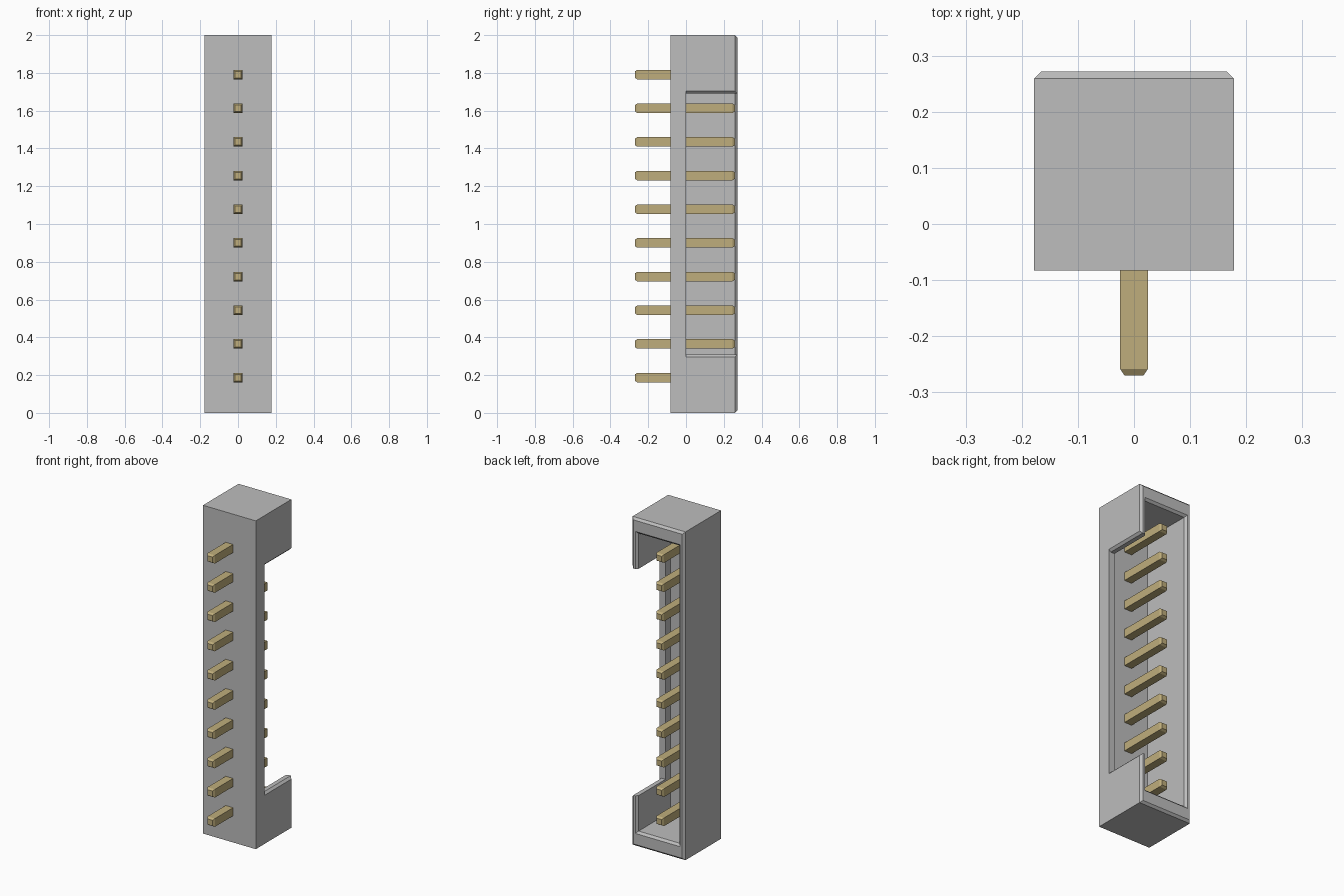
import bpy
import bmesh

cube = bpy.data.objects.get("Cube")
if cube:
    bpy.data.objects.remove(cube, do_unlink=True)


def make_material(name, color):
    mat = bpy.data.materials.new(name)
    mat.use_nodes = True
    mat.diffuse_color = color
    mat.node_tree.nodes["Principled BSDF"].inputs["Base Color"].default_value = color
    return mat


def loft_rings(name, rings, mat):
    """Solid lofted through rectangles given as (half width, low z, high z, y)."""
    bm = bmesh.new()
    loops = []
    for hw, low, high, y in rings:
        corners = [(-hw, low), (hw, low), (hw, high), (-hw, high)]
        loops.append([bm.verts.new((x, y, z)) for x, z in corners])
    for a, b in zip(loops, loops[1:]):
        for i in range(4):
            j = (i + 1) % 4
            bm.faces.new((a[i], a[j], b[j], b[i]))
    bm.faces.new(loops[0])
    bm.faces.new(loops[-1])
    bmesh.ops.recalc_face_normals(bm, faces=bm.faces)
    mesh = bpy.data.meshes.new(name)
    bm.to_mesh(mesh)
    bm.free()
    mesh.materials.append(mat)
    obj = bpy.data.objects.new(name, mesh)
    bpy.context.collection.objects.link(obj)
    return obj


grey = make_material("housing grey", (0.51, 0.51, 0.51, 1))
brass = make_material("pin brass", (0.52, 0.42, 0.2, 1))

# Housing: block with a chamfered rim and a deep rectangular cavity
HALF, HEIGHT, FRONT, BACK, CH = 0.178, 2.0, -0.083, 0.272, 0.013


def inset(side, end, y):
    return (HALF - side, end, HEIGHT - end, y)


housing = loft_rings("housing", [
    inset(0, 0, FRONT),
    inset(0, 0, BACK - CH),
    inset(CH, CH, BACK),
    inset(0.027, 0.08, BACK),
    inset(0.04, 0.093, BACK - CH),
    inset(0.04, 0.093, -0.05),
], grey)

# Side notch cutter, flared so the notch ends get a chamfered outer edge
flare = 0.03
profile = [(0.05, 0.309), (HALF - CH, 0.309), (HALF - CH + flare, 0.309 - flare)]
profile += [(x, HEIGHT - z) for x, z in reversed(profile)]
bm = bmesh.new()
base = bm.faces.new([bm.verts.new((x, 0, z)) for x, z in profile])
ext = bmesh.ops.extrude_face_region(bm, geom=[base])
bmesh.ops.translate(bm, vec=(0, 0.5, 0),
                    verts=[g for g in ext["geom"] if isinstance(g, bmesh.types.BMVert)])
bmesh.ops.recalc_face_normals(bm, faces=bm.faces)
mesh = bpy.data.meshes.new("notch_cutter")
bm.to_mesh(mesh)
bm.free()
mesh.materials.append(grey)
cutter = bpy.data.objects.new("notch_cutter", mesh)
cutter.hide_render = True
bpy.context.collection.objects.link(cutter)

cut = housing.modifiers.new("side_notch", "BOOLEAN")
cut.operation = "DIFFERENCE"
cut.solver = "EXACT"
cut.object = cutter
bpy.context.view_layer.objects.active = housing
bpy.ops.object.modifier_apply(modifier=cut.name)
bpy.data.objects.remove(cutter, do_unlink=True)

# Contact pins: square rods with tapered tips
for i in range(10):
    z = 0.187 + 0.1782 * i
    rings = [(w, z - w, z + w, y) for w, y in
             [(0.017, -0.27), (0.025, -0.258), (0.025, 0.246), (0.017, 0.259)]]
    loft_rings(f"pin_{i + 1}", rings, brass)
